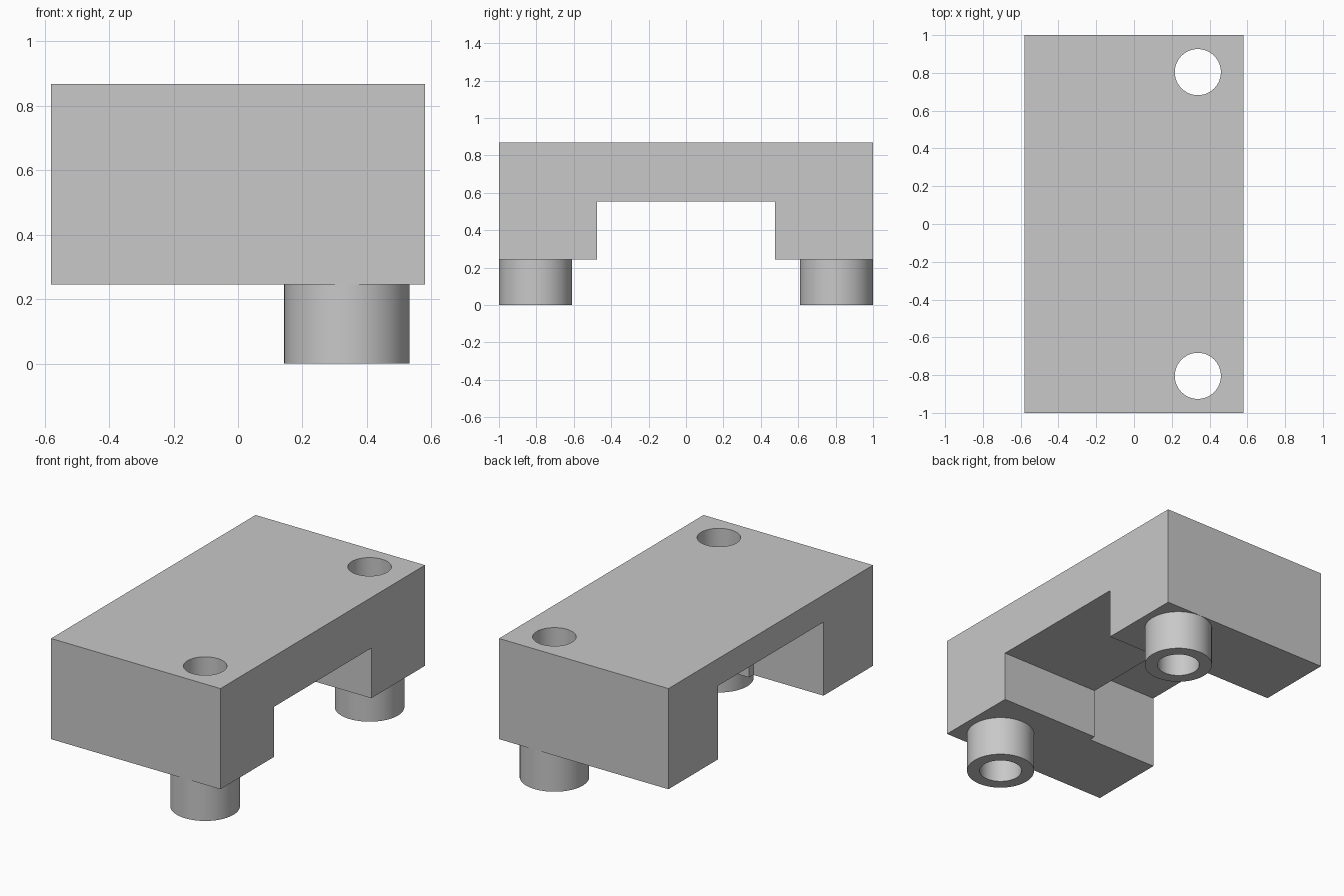
import bpy
import math

if "Cube" in bpy.data.objects:
    bpy.data.objects.remove(bpy.data.objects["Cube"], do_unlink=True)

# Main sizes
HALF_X, BASE_Z, TOP_Z = 0.58, 0.245, 0.868
PEG_X, PEG_Y, PEG_R, HOLE_R = 0.338, 0.804, 0.195, 0.122

grey = bpy.data.materials.new("plain_grey")
grey.use_nodes = True
colour = (0.58, 0.58, 0.58, 1)
grey.diffuse_color = colour
grey.node_tree.nodes["Principled BSDF"].inputs["Base Color"].default_value = colour


def box(name, x0, x1, half_y, z0, z1):
    bpy.ops.mesh.primitive_cube_add(size=1, location=((x0 + x1) / 2, 0, (z0 + z1) / 2))
    ob = bpy.context.object
    ob.name = name
    ob.scale = (x1 - x0, 2 * half_y, z1 - z0)
    bpy.ops.object.transform_apply(location=True, rotation=False, scale=True)
    ob.data.materials.append(grey)
    return ob


def cylinder(name, y, radius, z0, z1):
    bpy.ops.mesh.primitive_cylinder_add(vertices=64, radius=radius, depth=z1 - z0,
                                        location=(PEG_X, y, (z0 + z1) / 2))
    ob = bpy.context.object
    ob.name = name
    ob.data.materials.append(grey)
    return ob


def combine(target, tool, operation):
    mod = target.modifiers.new(operation.lower(), 'BOOLEAN')
    mod.operation, mod.solver, mod.object = operation, 'EXACT', tool
    bpy.context.view_layer.objects.active = target
    bpy.ops.object.modifier_apply(modifier=mod.name)
    bpy.data.objects.remove(tool, do_unlink=True)


# Block with a channel that widens and deepens toward one side
block = box("mounting_block", -HALF_X, HALF_X, 1.0, BASE_Z, TOP_Z)
combine(block, box("channel", -1, 1, 0.475, 0, 0.555), 'DIFFERENCE')
combine(block, box("deep_channel", -1, -0.10, 0.516, 0, 0.70), 'DIFFERENCE')

# Hollow pegs, drilled right through the block
for side in (-1, 1):
    combine(block, cylinder("peg", side * PEG_Y, PEG_R, 0, BASE_Z + 0.1), 'UNION')
    combine(block, cylinder("drill", side * PEG_Y, HOLE_R, -0.1, 1), 'DIFFERENCE')

# Smooth round walls, sharp edges
bpy.ops.object.select_all(action='DESELECT')
block.select_set(True)
bpy.context.view_layer.objects.active = block
bpy.ops.object.shade_smooth_by_angle(angle=math.radians(30))
